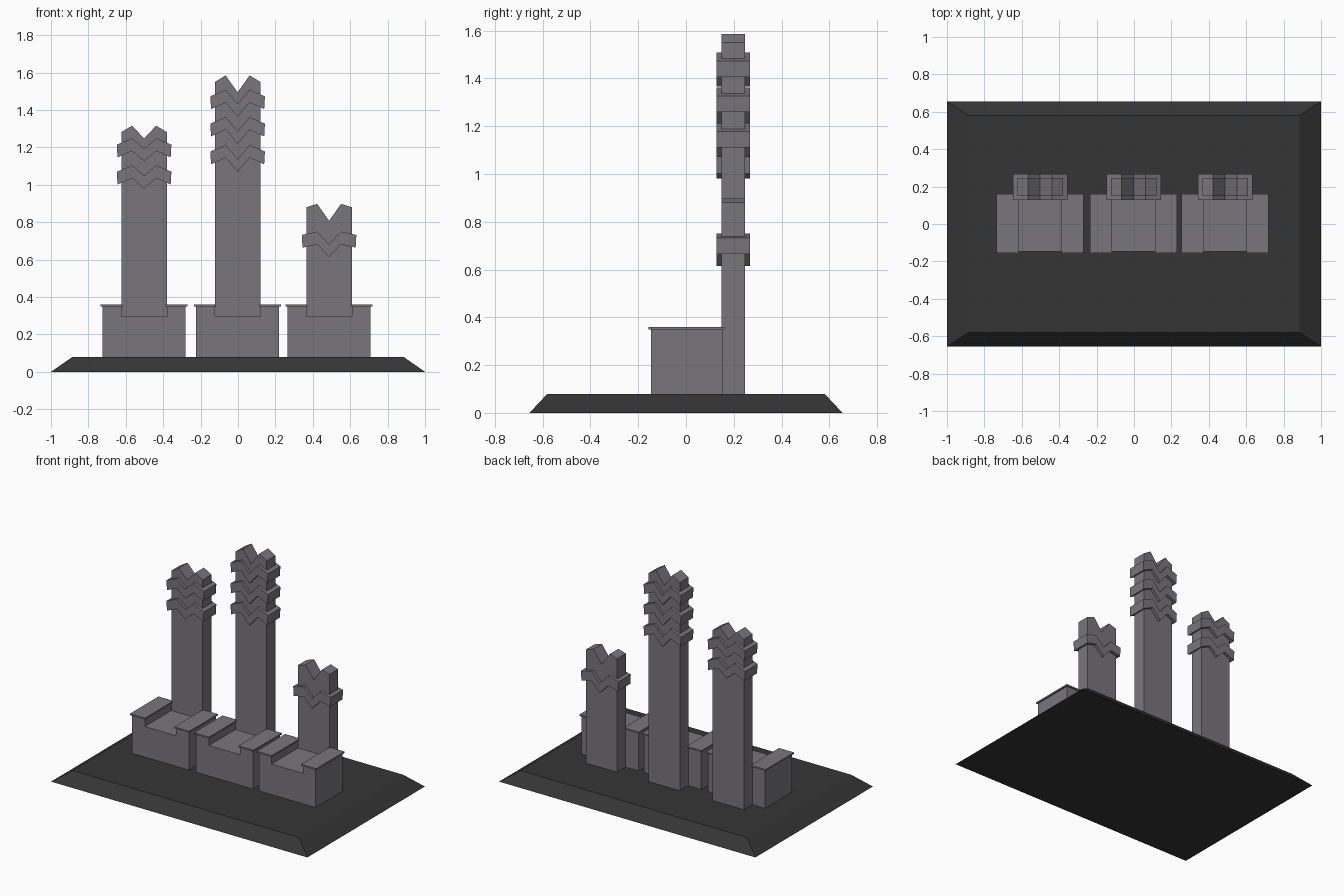
import bpy, bmesh

if "Cube" in bpy.data.objects:
    bpy.data.objects.remove(bpy.data.objects["Cube"])


def material(name, rgb):
    m = bpy.data.materials.new(name)
    m.diffuse_color = (*rgb, 1)
    m.use_nodes = True
    m.node_tree.nodes["Principled BSDF"].inputs["Base Color"].default_value = m.diffuse_color
    return m


STONE = material("grey stone", (0.19, 0.182, 0.2))
DARK = material("dark base", (0.036, 0.036, 0.036))


def finish(name, bm, mat):
    bmesh.ops.recalc_face_normals(bm, faces=bm.faces)
    me = bpy.data.meshes.new(name)
    bm.to_mesh(me)
    bm.free()
    me.materials.append(mat)
    ob = bpy.data.objects.new(name, me)
    bpy.context.collection.objects.link(ob)
    return ob


def extrude_xz(name, profile, y0, y1, mat):
    """Closed x-z outline pushed from y0 to y1."""
    bm = bmesh.new()
    face = bm.faces.new([bm.verts.new((x, y0, z)) for x, z in profile])
    ext = bmesh.ops.extrude_face_region(bm, geom=[face])["geom"]
    verts = [v for v in ext if isinstance(v, bmesh.types.BMVert)]
    bmesh.ops.translate(bm, verts=verts, vec=(0, y1 - y0, 0))
    bmesh.ops.triangulate(bm, faces=[f for f in bm.faces if len(f.verts) > 4])
    return finish(name, bm, mat)


def zigzag(cx, half, z, peak, dip):
    """Two peaks with a valley between, left to right."""
    return [(cx - half, z), (cx - 0.064, z + peak), (cx, z - dip),
            (cx + 0.064, z + peak), (cx + half, z)]


# bevelled base slab
bm = bmesh.new()
bmesh.ops.create_cube(bm, size=1)
for v in bm.verts:
    top = v.co.z > 0
    v.co.x *= 1.77 if top else 2.0
    v.co.y *= 1.16 if top else 1.31
    v.co.z = 0.08 if top else 0
finish("base", bm, DARK)

# name, centre x, shoulder z, peak, crown dip, band dip, band shoulder tops
TOWERS = [
    ("left", -0.502, 1.282, 0.034, 0.034, 0.022, (1.215, 1.07)),
    ("middle", -0.002, 1.55, 0.035, 0.055, 0.04, (1.473, 1.327, 1.178)),
    ("right", 0.487, 0.88, 0.018, 0.072, 0.05, (0.732,)),
]
for name, cx, z, peak, crown_dip, dip, bands in TOWERS:
    # seat block with a notch in its top
    extrude_xz(name + "_block", [
        (cx - 0.222, 0.08), (cx + 0.222, 0.08), (cx + 0.222, 0.35),
        (cx + 0.122, 0.35), (cx + 0.122, 0.295), (cx - 0.122, 0.295),
        (cx - 0.122, 0.35), (cx - 0.222, 0.35)], -0.147, 0.152, STONE)
    # thin caps on both arms
    for side in (-1, 1):
        a, b = cx + side * 0.115, cx + side * 0.232
        extrude_xz(name + "_cap", [(a, 0.35), (b, 0.35), (b, 0.36), (a, 0.36)],
                   -0.156, 0.161, STONE)
    # tower with zigzag crown
    crown = zigzag(cx, 0.122, z, peak, crown_dip)
    extrude_xz(name + "_tower", [(cx + 0.122, 0.08), (cx - 0.122, 0.08)] + crown,
               0.149, 0.246, STONE)
    # zigzag bands
    for bz in bands:
        upper = zigzag(cx, 0.146, bz, peak, dip)
        lower = zigzag(cx, 0.142, bz - 0.068, peak, dip)
        extrude_xz(name + "_band", upper + lower[::-1], 0.128, 0.267, STONE)
